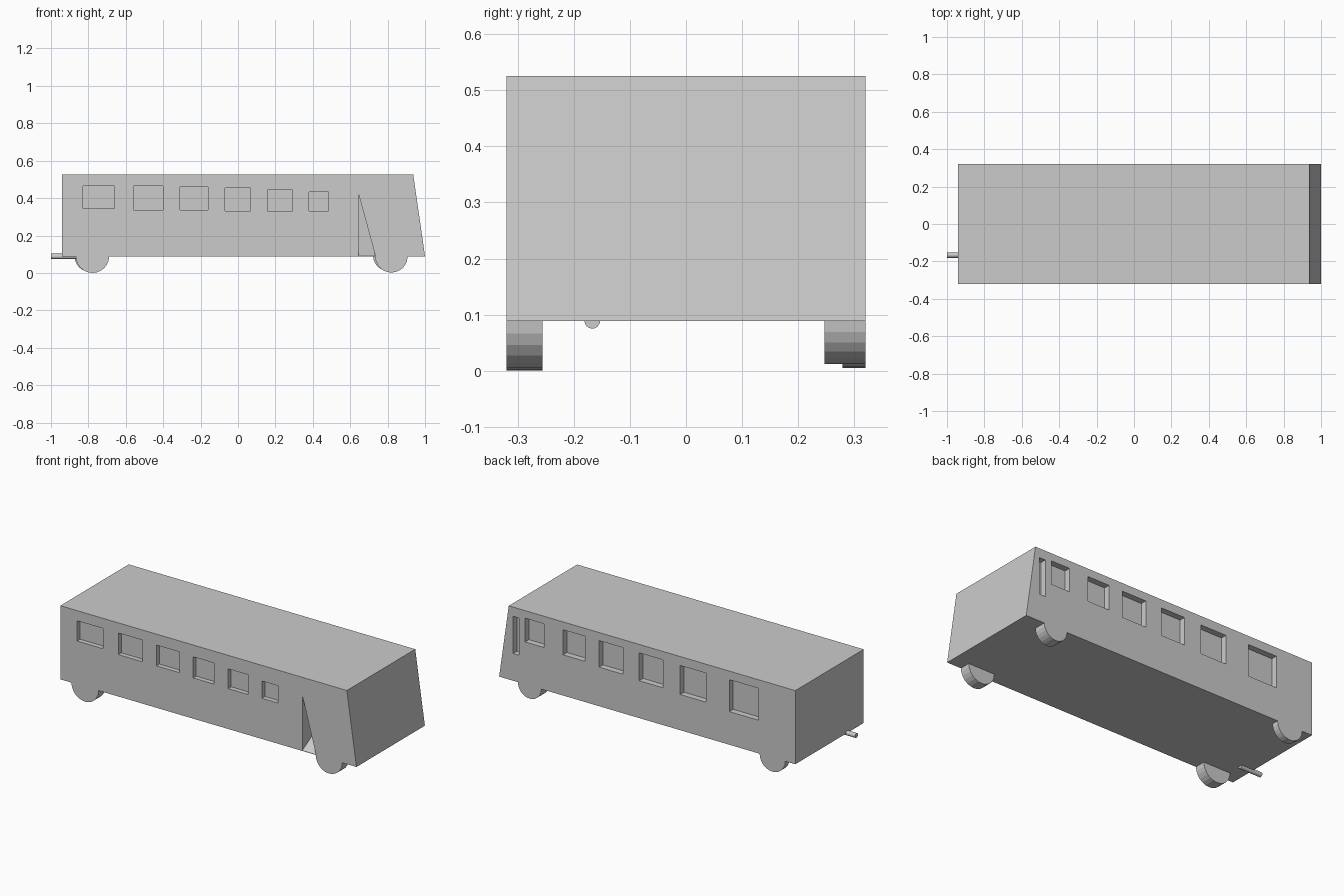
import bpy, bmesh, math
from mathutils import Vector

if "Cube" in bpy.data.objects:
    bpy.data.objects.remove(bpy.data.objects["Cube"])

HALF_W = 0.32
FLOOR_Z = 0.089


def add_prism(bm, profile, y0, y1):
    """Extrude an (x, z) profile from y0 to y1."""
    face = bm.faces.new([bm.verts.new((x, y0, z)) for x, z in profile])
    ext = bmesh.ops.extrude_face_region(bm, geom=[face])["geom"]
    verts = [v for v in ext if isinstance(v, bmesh.types.BMVert)]
    bmesh.ops.translate(bm, verts=verts, vec=(0, y1 - y0, 0))


def make_object(name, bm):
    bmesh.ops.recalc_face_normals(bm, faces=bm.faces)
    mesh = bpy.data.meshes.new(name)
    bm.to_mesh(mesh)
    bm.free()
    obj = bpy.data.objects.new(name, mesh)
    bpy.context.collection.objects.link(obj)
    return obj


def cut(target, cutter):
    mod = target.modifiers.new("cut", "BOOLEAN")
    mod.operation = "DIFFERENCE"
    mod.solver = "EXACT"
    mod.object = cutter
    bpy.context.view_layer.objects.active = target
    bpy.ops.object.modifier_apply(modifier=mod.name)
    bpy.data.objects.remove(cutter)


# Body with sloped windscreen
bm = bmesh.new()
add_prism(bm, [(-0.94, FLOOR_Z), (1.0, FLOOR_Z), (0.937, 0.525), (-0.94, 0.525)],
          -HALF_W, HALF_W)
body = make_object("bus_body", bm)

# Window recesses on each side: x0, x1, z0, z1
front_windows = [(-0.83, -0.66, 0.345, 0.465), (-0.56, -0.40, 0.337, 0.465),
                 (-0.31, -0.16, 0.337, 0.46), (-0.07, 0.066, 0.33, 0.455),
                 (0.16, 0.29, 0.328, 0.445), (0.38, 0.485, 0.33, 0.432)]
back_windows = [(0.87, 0.909, 0.25, 0.47), (0.706, 0.83, 0.34, 0.48),
                (0.437, 0.581, 0.33, 0.478), (0.188, 0.345, 0.32, 0.477),
                (-0.075, 0.083, 0.31, 0.475), (-0.356, -0.186, 0.30, 0.472),
                (-0.698, -0.508, 0.285, 0.474)]
bm = bmesh.new()
for windows, side, depth in ((front_windows, -1, 0.028), (back_windows, 1, 0.036)):
    for x0, x1, z0, z1 in windows:
        add_prism(bm, [(x0, z0), (x1, z0), (x1, z1), (x0, z1)],
                  side * (HALF_W - depth), side * (HALF_W + 0.05))
cut(body, make_object("window_cutter", bm))

# Triangular door opening with a floor rising inwards
bm = bmesh.new()
y = -HALF_W - 0.002
corners = [bm.verts.new(p) for p in ((0.645, y, 0.42), (0.645, y, FLOOR_Z + 0.001),
                                     (0.735, y, FLOOR_Z + 0.001), (0.645, 0.27, 0.42))]
bmesh.ops.convex_hull(bm, input=corners)
cut(body, make_object("door_cutter", bm))


# Half-round wheels below the body, flush with its sides
def wheel(name, x, radius, y0, y1, sides=12):
    arc = [(x + radius * math.cos(math.pi * i / sides),
            FLOOR_Z - radius * math.sin(math.pi * i / sides)) for i in range(sides + 1)]
    bm = bmesh.new()
    add_prism(bm, arc, y0, y1)
    return make_object(name, bm)


wheel("front_wheel_near", 0.82, 0.087, -HALF_W, -0.256)
wheel("rear_wheel_near", -0.778, 0.089, -HALF_W, -0.256)
wheel("front_wheel_far", 0.80, 0.077, 0.247, HALF_W)
wheel("rear_wheel_far", -0.79, 0.084, 0.279, HALF_W)

# Exhaust pipe at the rear
bpy.ops.mesh.primitive_cylinder_add(vertices=16, radius=0.014, depth=0.14,
                                    location=(-0.93, -0.167, FLOOR_Z),
                                    rotation=(0, math.pi / 2, 0))
bpy.context.object.name = "exhaust_pipe"
